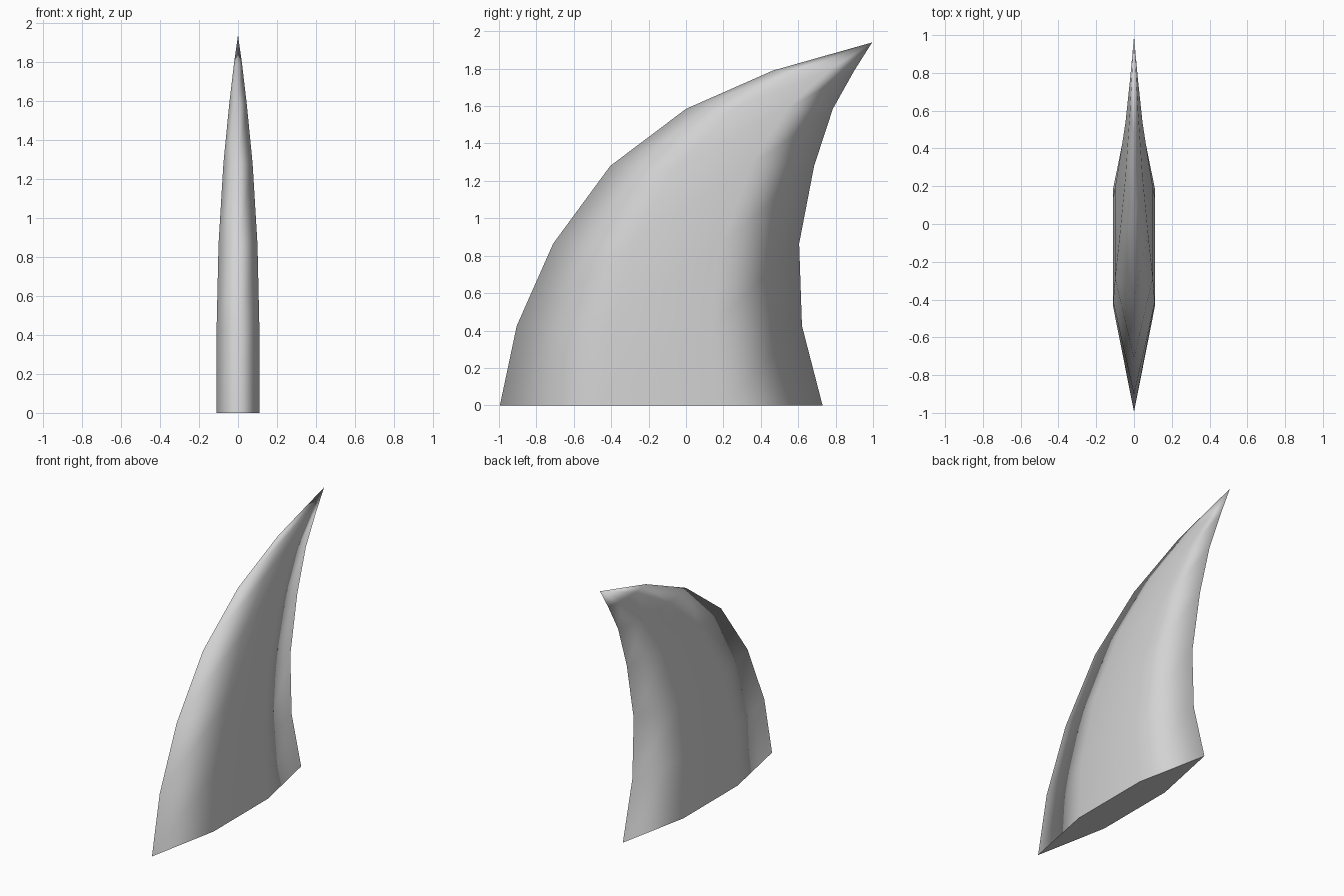
import bpy
import bmesh

cube = bpy.data.objects.get("Cube")
if cube:
    bpy.data.objects.remove(cube, do_unlink=True)

# Plain grey surface
grey = bpy.data.materials.new("light_grey")
grey.use_nodes = True
colour = (0.65, 0.65, 0.65, 1)
grey.diffuse_color = colour
grey.node_tree.nodes["Principled BSDF"].inputs["Base Color"].default_value = colour

# Levels of the fin: height, leading edge, trailing edge, half thickness
levels = [
    (0.0, -0.995, 0.73, 0.11),
    (0.425, -0.905, 0.62, 0.11),
    (0.865, -0.71, 0.605, 0.10),
    (1.28, -0.405, 0.685, 0.075),
    (1.585, 0.0, 0.785, 0.045),
    (1.79, 0.465, 0.90, 0.021),
]
tip_point = (0, 0.995, 1.94)

# Six-sided section: chord fraction and side
section = [(0, 0), (0.322, 1), (0.687, 1), (1, 0), (0.687, -1), (0.322, -1)]

bm = bmesh.new()
rings = []
for z, lead, trail, half in levels:
    rings.append([bm.verts.new((side * half, lead + f * (trail - lead), z))
                  for f, side in section])
tip = bm.verts.new(tip_point)

# Skin between levels, then close the tip and the base
count = len(section)
for low, high in zip(rings, rings[1:]):
    for i in range(count):
        j = (i + 1) % count
        bm.faces.new((low[i], low[j], high[j], high[i]))
for i in range(count):
    bm.faces.new((rings[-1][i], rings[-1][(i + 1) % count], tip))
base = bm.faces.new(rings[0][::-1])
bmesh.ops.recalc_face_normals(bm, faces=bm.faces[:])

# Smooth sides with a crisp, flat base
for face in bm.faces:
    face.smooth = face is not base
for edge in base.edges:
    edge.smooth = False

mesh = bpy.data.meshes.new("fin")
bm.to_mesh(mesh)
bm.free()
mesh.materials.append(grey)
fin = bpy.data.objects.new("fin", mesh)
bpy.context.collection.objects.link(fin)
